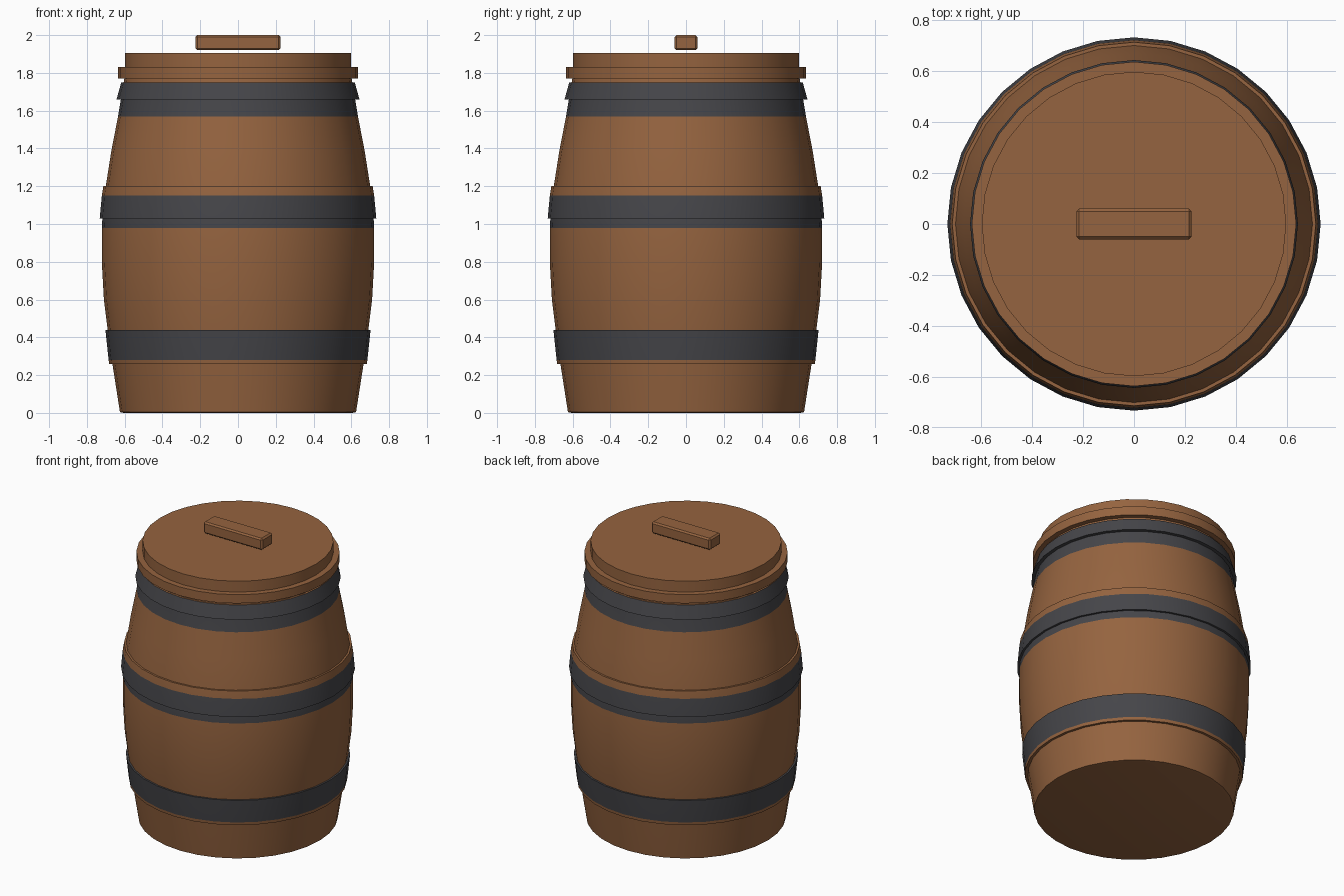
import bpy, bmesh, math

if "Cube" in bpy.data.objects:
    bpy.data.objects.remove(bpy.data.objects["Cube"])

SIDES = 32


def material(name, rgb):
    m = bpy.data.materials.new(name)
    m.diffuse_color = (*rgb, 1)
    m.use_nodes = True
    m.node_tree.nodes["Principled BSDF"].inputs["Base Color"].default_value = m.diffuse_color
    return m


WOOD = material("brown wood", (0.300, 0.126, 0.050))
IRON = material("dark iron", (0.060, 0.060, 0.067))

# Heights between which the surface is painted as iron
IRON_ZONES = [(0.28, 0.44), (0.98, 1.15), (1.57, 1.75)]


def finish(bm, name, painted=False):
    bmesh.ops.recalc_face_normals(bm, faces=bm.faces)
    if painted:
        for f in bm.faces:
            z = f.calc_center_median().z
            f.material_index = int(any(a < z < b for a, b in IRON_ZONES))
    me = bpy.data.meshes.new(name)
    bm.to_mesh(me)
    bm.free()
    me.materials.append(WOOD)
    me.materials.append(IRON)
    ob = bpy.data.objects.new(name, me)
    bpy.context.collection.objects.link(ob)
    bpy.ops.object.select_all(action='DESELECT')
    ob.select_set(True)
    bpy.context.view_layer.objects.active = ob
    bpy.ops.object.shade_smooth_by_angle(angle=math.radians(30))
    return ob


def lathe(name, profile, closed=False, painted=False):
    """Revolve (radius, height) points; open profiles get flat end caps."""
    bm = bmesh.new()
    rings = []
    for r, z in profile:
        rings.append([bm.verts.new((r * math.cos(2 * math.pi * i / SIDES),
                                    r * math.sin(2 * math.pi * i / SIDES), z))
                      for i in range(SIDES)])
    pairs = list(zip(rings, rings[1:]))
    if closed:
        pairs.append((rings[-1], rings[0]))
    else:
        bm.faces.new(rings[0])
        bm.faces.new(rings[-1])
    for lo, hi in pairs:
        for i in range(SIDES):
            j = (i + 1) % SIDES
            bm.faces.new((lo[i], lo[j], hi[j], hi[i]))
    return finish(bm, name, painted)


# Bulging staves
lathe("barrel_body", [
    (0.605, 0.0), (0.625, 0.004), (0.665, 0.26), (0.69, 0.44), (0.71, 0.60),
    (0.721, 0.80), (0.721, 0.98), (0.718, 1.03), (0.70, 1.20), (0.67, 1.39),
    (0.635, 1.57), (0.62, 1.66), (0.605, 1.75), (0.60, 1.78)], painted=True)

# Hoops, with the iron colour set by height
lathe("lower_hoop", [(0.65, 0.26), (0.682, 0.26), (0.685, 0.28), (0.702, 0.44),
                     (0.67, 0.44)], closed=True, painted=True)
lathe("middle_hoop", [(0.70, 1.03), (0.732, 1.03), (0.721, 1.15), (0.713, 1.20),
                      (0.68, 1.20)], closed=True, painted=True)
lathe("upper_hoop", [(0.60, 1.66), (0.643, 1.66), (0.618, 1.75), (0.59, 1.75)],
      closed=True, painted=True)

# Two-step lid
lathe("lid_rim", [(0.636, 1.77), (0.636, 1.83)])
lathe("lid_top", [(0.597, 1.825), (0.597, 1.905)])

# Handle bar, held just above the lid
bm = bmesh.new()
bmesh.ops.create_cube(bm, size=1)
for v in bm.verts:
    v.co = (v.co.x * 0.45, v.co.y * 0.12, 1.96 + v.co.z * 0.08)
bmesh.ops.bevel(bm, geom=bm.edges[:], offset=0.01, segments=1, affect='EDGES')
finish(bm, "lid_handle")
